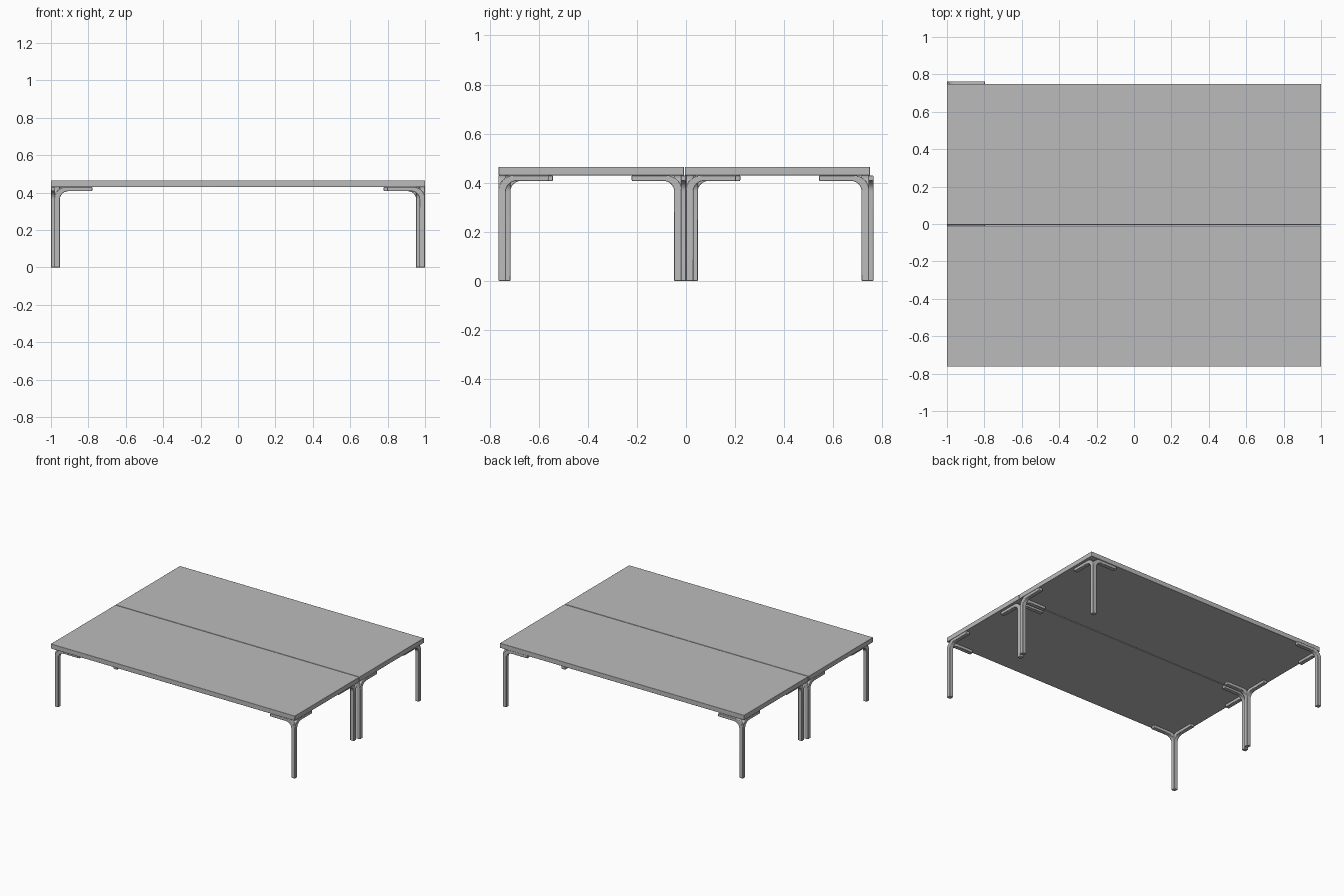
import bpy, bmesh, math
from mathutils import Vector

cube = bpy.data.objects.get("Cube")
if cube:
    bpy.data.objects.remove(cube, do_unlink=True)

grey = bpy.data.materials.new("neutral grey")
grey.use_nodes = True
colour = (0.5, 0.5, 0.5, 1)
grey.diffuse_color = colour
grey.node_tree.nodes["Principled BSDF"].inputs["Base Color"].default_value = colour

TOP, UNDER = 0.465, 0.43      # table top heights
COL, ARM = 0.03, 0.022        # column width, arm thickness
REACH, BEND = 0.203, 0.06     # arm length, outer bend radius
INSET = 0.018                 # legs alternate between flush and inset


def finish(name, bm, bevel):
    bmesh.ops.recalc_face_normals(bm, faces=bm.faces)
    mesh = bpy.data.meshes.new(name)
    bm.to_mesh(mesh)
    bm.free()
    mesh.materials.append(grey)
    ob = bpy.data.objects.new(name, mesh)
    bpy.context.collection.objects.link(ob)
    mod = ob.modifiers.new("soft edges", "BEVEL")
    mod.width = bevel
    mod.segments = 2
    mod.limit_method = "ANGLE"
    mod.angle_limit = math.radians(40)
    bpy.ops.object.select_all(action="DESELECT")
    ob.select_set(True)
    bpy.context.view_layer.objects.active = ob
    bpy.ops.object.shade_smooth_by_angle(angle=math.radians(35))
    return ob


def arc(cx, cz, rx, rz, steps=10):
    """Quarter turn from vertical to horizontal."""
    turns = [math.pi / 2 * i / steps for i in range(steps + 1)]
    return [(cx - rx * math.cos(a), cz + rz * math.sin(a)) for a in turns]


def bent_profile():
    """Side outline of one bent leg: column, bend and arm."""
    outer = arc(BEND, UNDER - BEND, BEND, BEND)
    inner = arc(BEND + 0.015, UNDER - BEND - 0.005,
                BEND + 0.015 - COL, BEND + 0.005 - ARM)
    return ([(0, 0)] + outer + [(REACH, UNDER), (REACH, UNDER - ARM)]
            + inner[::-1] + [(COL, 0)])


def bent_leg(name, corner, sx, sy, along_x):
    """Extrude the outline so that it runs inward from a corner."""
    bm = bmesh.new()
    place = []
    for w in (0, COL):
        for s, z in bent_profile():
            u, v = (s, w) if along_x else (w, s)
            place.append(bm.verts.new((corner.x - sx * u, corner.y - sy * v, z)))
    n = len(place) // 2
    bm.faces.new(place[:n])
    bm.faces.new(place[n:][::-1])
    for i in range(n):
        j = (i + 1) % n
        bm.faces.new((place[i], place[j], place[n + j], place[n + i]))
    finish(name, bm, 0.003)


def table_top(name, y0, y1):
    bm = bmesh.new()
    bmesh.ops.create_cube(bm, size=1)
    bmesh.ops.scale(bm, vec=(2, y1 - y0, TOP - UNDER), verts=bm.verts)
    bmesh.ops.translate(bm, vec=(0, (y0 + y1) / 2, (TOP + UNDER) / 2), verts=bm.verts)
    finish(name, bm, 0.002)


# Two tables side by side
table_top("front_table_top", -0.763, -0.0085)
table_top("back_table_top", -0.0045, 0.749)

# Four legs under each table, each a pair of bent pieces sharing a column
for table, y0, y1 in (("front", -0.763, 0), ("back", 0, 0.763)):
    for sx, side in ((1, "left"), (-1, "right")):
        for sy, end in ((-1, "near"), (1, "far")):
            inset = INSET if sx == sy else 0
            edge = y1 if sy > 0 else y0
            corner = Vector((sx * (1 - inset), edge - sy * inset, 0))
            label = f"{table}_table_{end}_{side}_leg"
            bent_leg(label + "_long_arm", corner, sx, sy, True)
            bent_leg(label + "_cross_arm", corner, sx, sy, False)
